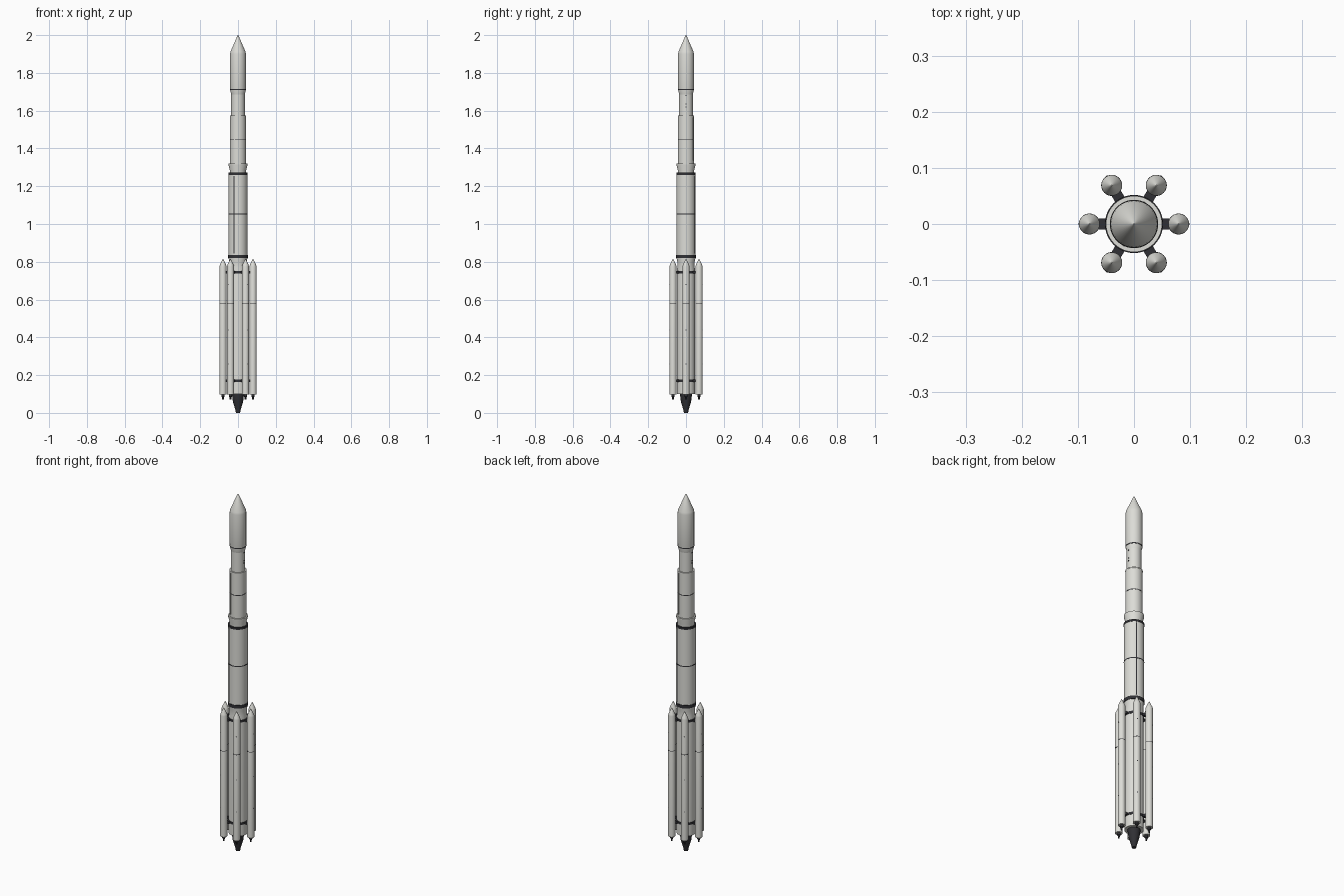
import bpy, bmesh, math
from mathutils import Matrix, Vector

if "Cube" in bpy.data.objects:
    bpy.data.objects.remove(bpy.data.objects["Cube"])


def material(name, rgb):
    m = bpy.data.materials.new(name)
    m.diffuse_color = (*rgb, 1)
    m.use_nodes = True
    m.node_tree.nodes["Principled BSDF"].inputs["Base Color"].default_value = m.diffuse_color
    return m


WHITE = material("off_white", (0.72, 0.72, 0.68))
DARK = material("charcoal", (0.03, 0.03, 0.035))


def finish(name, bm, mat):
    bmesh.ops.recalc_face_normals(bm, faces=bm.faces)
    me = bpy.data.meshes.new(name)
    bm.to_mesh(me)
    bm.free()
    ob = bpy.data.objects.new(name, me)
    bpy.context.collection.objects.link(ob)
    me.materials.append(mat)
    bpy.ops.object.select_all(action='DESELECT')
    ob.select_set(True)
    bpy.context.view_layer.objects.active = ob
    bpy.ops.object.shade_smooth_by_angle(angle=math.radians(25))
    return ob


def lathe(name, profile, mat, at=(0, 0), seg=48):
    """Closed solid of revolution from (radius, z) points, bottom to top."""
    pts = [(0, profile[0][1])] + list(profile) + [(0, profile[-1][1])]
    bm = bmesh.new()
    vs = [bm.verts.new((r, 0, z)) for r, z in pts]
    edges = [bm.edges.new(p) for p in zip(vs, vs[1:])]
    bmesh.ops.spin(bm, geom=vs + edges, cent=(0, 0, 0), axis=(0, 0, 1),
                   angle=math.tau, steps=seg, use_merge=True)
    bmesh.ops.remove_doubles(bm, verts=bm.verts, dist=1e-5)
    bmesh.ops.dissolve_degenerate(bm, edges=bm.edges, dist=1e-6)
    bmesh.ops.translate(bm, verts=bm.verts, vec=(*at, 0))
    return finish(name, bm, mat)


def band(name, r, z, h, mat=DARK, at=(0, 0)):
    return lathe(name, [(r, z - h / 2), (r, z + h / 2)], mat, at)


def box(name, dist, angle, z, size, mat, at=(0, 0)):
    """Box pushed out from an axis; size = radial, tangential, vertical."""
    bm = bmesh.new()
    M = (Matrix.Translation((*at, z)) @ Matrix.Rotation(angle, 4, 'Z')
         @ Matrix.Translation((dist, 0, 0)) @ Matrix.Diagonal((*size, 1)))
    bmesh.ops.create_cube(bm, size=1, matrix=M)
    return finish(name, bm, mat)


# core stages
lathe("first_stage", [(0.048, 0.10), (0.048, 0.75), (0.046, 0.77), (0.046, 0.80),
                      (0.050, 0.82), (0.050, 0.835)], WHITE)
lathe("second_stage", [(0.050, 0.835), (0.050, 1.27)], WHITE)
lathe("interstage", [(0.043, 1.27), (0.043, 1.283), (0.050, 1.312), (0.050, 1.32)], WHITE)
lathe("third_stage", [(0.0425, 1.32), (0.0425, 1.575)], WHITE)
lathe("upper_stage", [(0.036, 1.575), (0.036, 1.69)], WHITE)
lathe("fairing", [(0.036, 1.685), (0.042, 1.712), (0.042, 1.90), (0.040, 1.912),
                  (0.003, 1.997), (0.001, 2.0)], WHITE)

# dark bands and panel seams
for name, r, z, h in [("lower_band", 0.050, 0.17, 0.013), ("strut_band", 0.050, 0.745, 0.013),
                      ("stage_band", 0.0518, 0.828, 0.018), ("upper_band", 0.0515, 1.266, 0.011),
                      ("mid_seam", 0.0506, 1.054, 0.005), ("third_stage_seam", 0.043, 1.449, 0.004),
                      ("fairing_seam", 0.0427, 1.712, 0.005)]:
    band(name, r, z, h)
band("third_stage_rim", 0.0432, 1.572, 0.006, WHITE)

# main engine, tapering downwards
lathe("main_engine", [(0.011, 0), (0.013, 0.012), (0.027, 0.06), (0.032, 0.098),
                      (0.032, 0.105)], DARK)

# cable ducts and small thrusters on the core
for i, a in enumerate((245, 65)):
    box(f"cable_duct_{i}", 0.050, math.radians(a), 1.049, (0.004, 0.005, 0.41), DARK)
    box(f"upper_cable_duct_{i}", 0.0425, math.radians(a), 1.45, (0.003, 0.004, 0.23), WHITE)
for side in (0, 180):
    for z in (1.62, 1.635, 1.68):
        box("thruster", 0.036, math.radians(side), z, (0.003, 0.006, 0.006), DARK)

# six strap-on boosters
for i in range(6):
    a = i * math.pi / 3
    p = (0.0795 * math.cos(a), 0.0795 * math.sin(a))
    lathe(f"booster_{i}", [(0.0185, 0.097), (0.0185, 0.775), (0.0165, 0.783),
                           (0.002, 0.814), (0.001, 0.816)], WHITE, p, 32)
    band(f"booster_seam_{i}", 0.0187, 0.58, 0.003, DARK, p)
    lathe(f"booster_nozzle_{i}", [(0.004, 0.07), (0.005, 0.082), (0.009, 0.086),
                                  (0.009, 0.099)], DARK, p, 24)
    for z in (0.17, 0.745):
        box(f"strut_{i}", 0.056, a, z, (0.018, 0.019, 0.013), DARK)
    for z in (0.26, 0.44, 0.68):
        box(f"fitting_{i}", 0.0183, a, z, (0.002, 0.004, 0.005), DARK, p)
